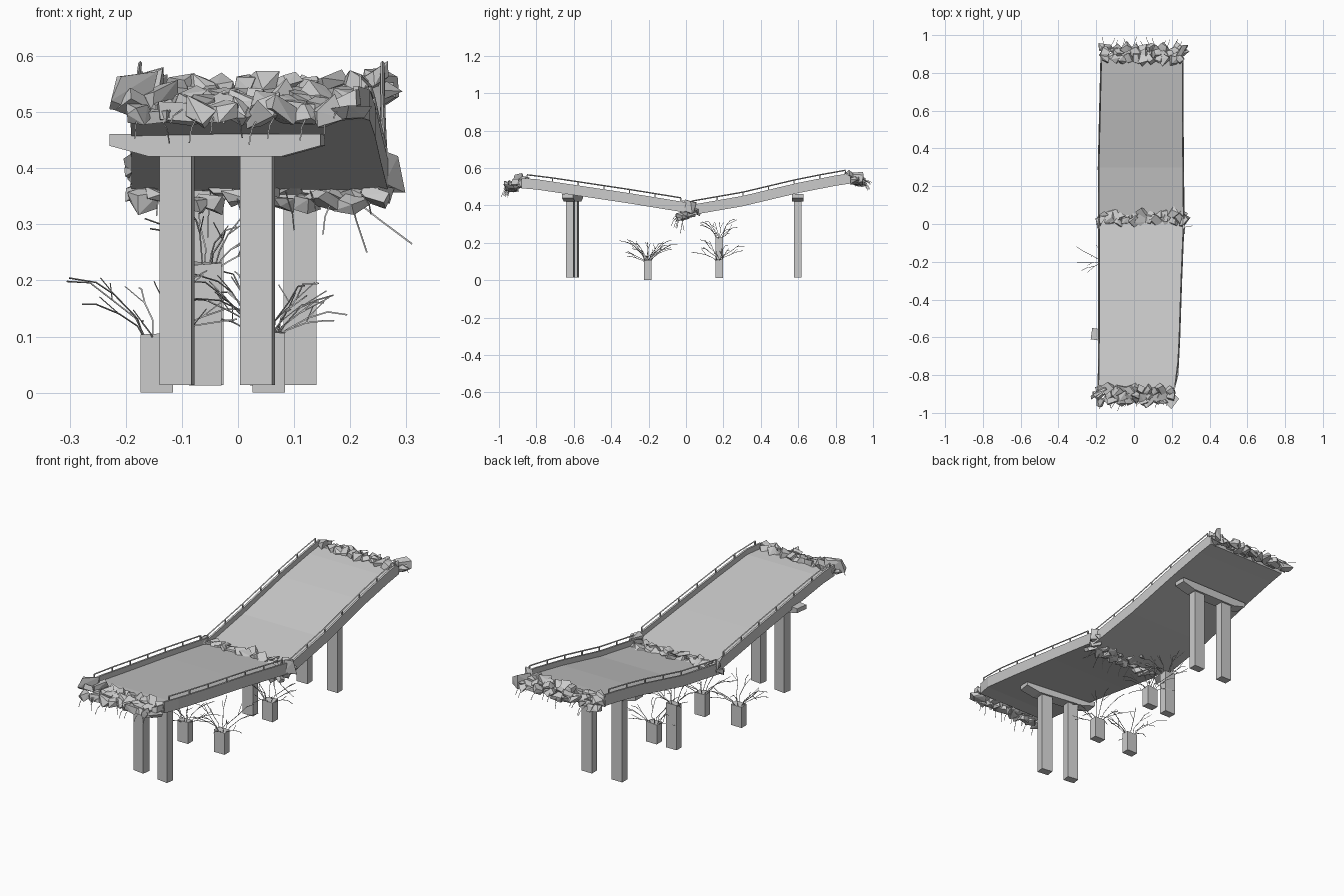
import bpy, bmesh, math, random
from mathutils import Vector, Matrix, Euler

random.seed(7)
if "Cube" in bpy.data.objects:
    bpy.data.objects.remove(bpy.data.objects["Cube"], do_unlink=True)

concrete = bpy.data.materials.new("concrete_grey")
concrete.use_nodes = True
GREY = (0.6, 0.6, 0.6, 1)
concrete.diffuse_color = GREY
concrete.node_tree.nodes["Principled BSDF"].inputs["Base Color"].default_value = GREY
rnd = random.uniform


def finish(bm, name):
    bmesh.ops.recalc_face_normals(bm, faces=bm.faces)
    mesh = bpy.data.meshes.new(name)
    bm.to_mesh(mesh)
    bm.free()
    mesh.materials.append(concrete)
    obj = bpy.data.objects.new(name, mesh)
    bpy.context.collection.objects.link(obj)
    return obj


def loft(bm, rings):
    """Join equal closed rings of points and cap both ends."""
    vs = [[bm.verts.new(p) for p in ring] for ring in rings]
    n = len(vs[0])
    for a, b in zip(vs, vs[1:]):
        for i in range(n):
            bm.faces.new((a[i], a[(i + 1) % n], b[(i + 1) % n], b[i]))
    bm.faces.new(vs[0][::-1])
    bm.faces.new(vs[-1])


def rod(bm, points, radius, sides=3):
    """Thin bar along a path."""
    points = [Vector(p) for p in points]
    rings = []
    for i, p in enumerate(points):
        d = points[min(i + 1, len(points) - 1)] - points[max(i - 1, 0)]
        turn = d.to_track_quat('Z', 'Y')
        rings.append([p + turn @ Vector((radius * math.cos(k * math.tau / sides),
                                         radius * math.sin(k * math.tau / sides), 0))
                      for k in range(sides)])
    loft(bm, rings)


def box(bm, centre, size):
    m = Matrix.Translation(centre) @ Matrix.Diagonal((*size, 1))
    bmesh.ops.create_cube(bm, size=1, matrix=m)


def shard(bm, centre, size, tilt=0.5):
    """Angular broken lump."""
    turn = Euler((rnd(-tilt, tilt), rnd(-tilt, tilt), rnd(-1, 1))).to_matrix()
    pts = []
    for sx in (-1, 1):
        for sy in (-1, 1):
            for sz in (-1, 1):
                p = Vector((sx * size[0], sy * size[1], sz * size[2])) * 0.5
                p = Vector([c * rnd(0.35, 1.1) for c in p])
                pts.append(bm.verts.new(Vector(centre) + turn @ p))
    res = bmesh.ops.convex_hull(bm, input=pts)
    junk = [g for g in res["geom_interior"] if isinstance(g, bmesh.types.BMVert)]
    bmesh.ops.delete(bm, geom=junk, context='VERTS')


# Sagging deck spans: stations are (y, parapet top z, left x, right x)
PARAPET, SLAB, WALL, RAIL = 0.026, 0.055, 0.009, 0.02
front = [(-0.88, 0.546, -0.195, 0.215), (-0.8, 0.54, -0.192, 0.235),
         (-0.6, 0.51, -0.19, 0.245), (-0.3, 0.465, -0.19, 0.255),
         (0.02, 0.413, -0.19, 0.268)]
back = [(0.0, 0.398, -0.19, 0.268), (0.3, 0.45, -0.192, 0.265),
        (0.6, 0.521, -0.185, 0.262), (0.8, 0.56, -0.18, 0.262),
        (0.88, 0.572, -0.178, 0.262)]


def section(y, z, l, r):
    low = z - PARAPET
    return [(l, y, z - SLAB), (r, y, z - SLAB), (r, y, z), (r - WALL, y, z),
            (r - WALL, y, low), (l + WALL, y, low), (l + WALL, y, z), (l, y, z)]


def at(stations, y):
    for a, b in zip(stations, stations[1:]):
        if y <= b[0]:
            break
    t = (y - a[0]) / (b[0] - a[0])
    return [p + (q - p) * t for p, q in zip(a, b)]


for name, st in (("front", front), ("back", back)):
    bm = bmesh.new()
    loft(bm, [section(*s) for s in st])
    finish(bm, name + "_deck")
    # Handrail and posts on both edges
    bm = bmesh.new()
    for side in (2, 3):
        inset = WALL / 2 if side == 2 else -WALL / 2
        ys = [st[0][0] + 0.03 + i * 0.137 for i in range(7)]
        ys = [y for y in ys if y < st[-1][0]]
        path = []
        for y in ys:
            s = at(st, y)
            top = Vector((s[side] + inset, y, s[1] + RAIL))
            path.append(top)
            box(bm, top - Vector((0, 0, RAIL / 2)), (0.005, 0.006, RAIL))
        rod(bm, path, 0.0035, 4)
    finish(bm, name + "_handrails")


# Piers: two columns under a tapered crosshead
def pier(name, x, y, angle, spread):
    turn = Matrix.Translation((x, y, 0)) @ Matrix.Rotation(angle, 4, 'Z')
    bm = bmesh.new()
    for s in (-1, 1):
        box(bm, (s * spread / 2, 0, 0.22), (0.058, 0.04, 0.413))
    bm.transform(turn)
    finish(bm, name + "_columns")
    bm = bmesh.new()
    outline = [(-0.19, 0.461), (-0.19, 0.44), (-0.12, 0.421),
               (0.12, 0.421), (0.19, 0.44), (0.19, 0.461)]
    loft(bm, [[(px, d, pz) for px, pz in outline] for d in (-0.03, 0.03)])
    bm.transform(turn)
    finish(bm, name + "_crosshead")


pier("front_pier", -0.037, -0.607, -0.14, 0.145)
pier("back_pier", 0.028, 0.597, 0, 0.165)


# Broken column stubs with splayed reinforcing bars
def stub(name, x, y, base, top, reach, count):
    bm = bmesh.new()
    box(bm, (x, y, (base + top) / 2), (0.058, 0.04, top - base))
    for v in bm.verts:
        if v.co.z > top - 0.001:
            v.co.z += rnd(-0.004, 0.004)
    finish(bm, name)
    bm = bmesh.new()
    for i in range(count):
        a = i * math.tau / count + rnd(-0.3, 0.3)
        out = Vector((math.cos(a), math.sin(a), 0))
        length, lift = rnd(0.6, 1) * reach, rnd(0.03, 0.12)
        p = Vector((x, y, top - 0.01)) + Vector((out.x * 0.022, out.y * 0.014, 0))
        path = [p]
        for f, h in ((0.12, 0.35), (0.4, 0.7), (0.7, 0.95), (1, 1)):
            path.append(p + out * length * f + Vector((rnd(-0.006, 0.006),
                        rnd(-0.006, 0.006), lift * h + rnd(-0.004, 0.004))))
        rod(bm, path, 0.0016)
        tip = path[2] + out * 0.03 + Vector((rnd(-0.03, 0.03), rnd(-0.03, 0.03), 0.03))
        rod(bm, [path[2], tip], 0.0012)
    finish(bm, name + "_bars")


stub("front_right_stub", -0.145, -0.205, 0, 0.105, 0.16, 10)
stub("front_left_stub", 0.055, -0.205, 0, 0.108, 0.16, 10)
stub("back_right_stub", -0.058, 0.178, 0.013, 0.23, 0.1, 10)
stub("back_left_stub", 0.05, 0.178, 0.013, 0.11, 0.15, 10)


# Rubble along the broken edges
def rubble(name, y, z, x0, x1, lean, rows, tall):
    bm = bmesh.new()
    n = 11
    for row in range(rows):
        for i in range(n):
            x = x0 + (x1 - x0) * (i + 0.5) / n + rnd(-0.01, 0.01)
            shard(bm, (x, y + lean * row * 0.027 + rnd(-0.008, 0.008),
                       z - row * 0.012 + rnd(-0.007, 0.007)),
                  (rnd(0.05, 0.08), rnd(0.04, 0.065), rnd(0.6, 1) * tall))
    finish(bm, name)


rubble("front_rubble", -0.88, 0.522, -0.2, 0.21, -1, 3, 0.045)
rubble("back_rubble", 0.875, 0.55, -0.17, 0.26, 1, 3, 0.04)
rubble("middle_rubble_top", 0.02, 0.39, -0.185, 0.265, 1, 2, 0.03)
rubble("middle_rubble_under", 0.01, 0.357, -0.185, 0.27, -1, 2, 0.035)

# Torn parapet corners
bm = bmesh.new()
for c, size in (((-0.195, -0.9, 0.54), (0.025, 0.11, 0.09)),
                ((0.255, 0.92, 0.548), (0.03, 0.1, 0.08)),
                ((0.262, 0.015, 0.395), (0.04, 0.07, 0.08)),
                ((-0.187, 0.015, 0.395), (0.025, 0.06, 0.07))):
    shard(bm, c, size, 0.2)
finish(bm, "torn_parapet_corners")


# Bars hanging from the broken edges
def hanging(name, y, z, x0, x1, direction, count, drop, reach):
    bm = bmesh.new()
    for i in range(count):
        p = Vector((x0 + (x1 - x0) * (i + 0.5) / count, y, z))
        far, fall, side = reach * rnd(0.5, 1), drop * rnd(0.2, 1), rnd(-0.025, 0.025)
        rod(bm, [p, p + Vector((side * 0.3, direction * far * 0.5, -fall * 0.2)),
                 p + Vector((side, direction * far * 0.85, -fall * 0.6)),
                 p + Vector((side * 1.2, direction * far, -fall))], 0.0015)
    finish(bm, name)


hanging("front_bars", -0.91, 0.51, -0.19, 0.2, -1, 14, 0.07, 0.08)
hanging("back_bars", 0.91, 0.54, -0.17, 0.25, 1, 14, 0.06, 0.085)
hanging("middle_bars", 0.0, 0.36, -0.16, 0.24, -1, 9, 0.09, 0.08)
bm = bmesh.new()
for tip in ((0.23, -0.03, 0.25), (0.31, -0.01, 0.265)):
    rod(bm, [(0.2, 0, 0.35), ((0.2 + tip[0]) / 2 - 0.005, -0.02, 0.31), tip], 0.0017)
finish(bm, "long_loose_bars")
